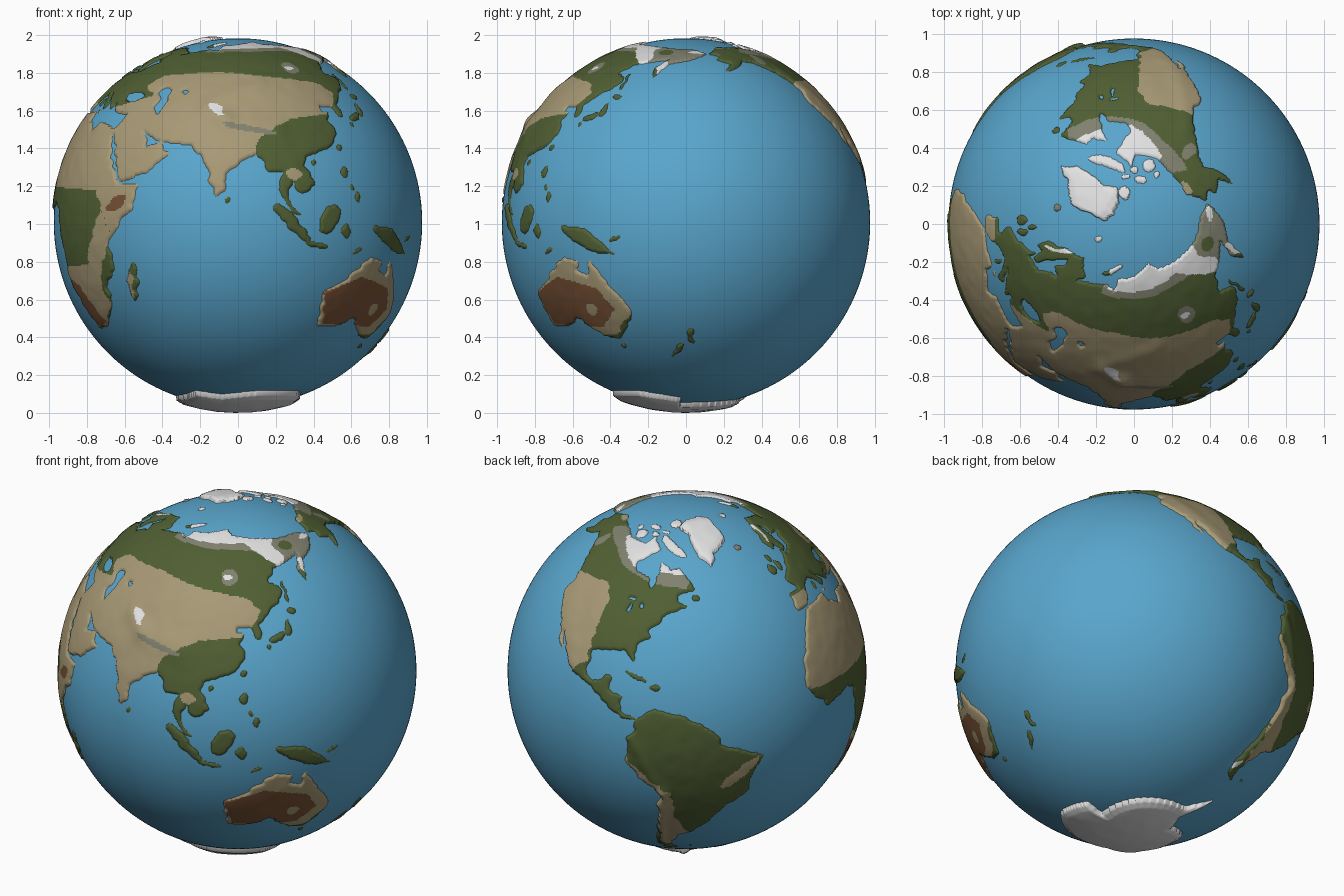
import bpy
import math
from mathutils import Vector, noise

old_cube = bpy.data.objects.get("Cube")
if old_cube:
    bpy.data.objects.remove(old_cube, do_unlink=True)

STEP = 0.5                       # size of one land cell in degrees
COLUMNS, ROWS = 720, 360
SEA_RADIUS, CENTRE_HEIGHT = 0.975, 1.008
FRONT_LONGITUDE = 84
SHORE = 0.4                      # land coverage at which the ground meets the sea


def make_material(name, red, green, blue):
    material = bpy.data.materials.new(name)
    material.use_nodes = True
    shader = material.node_tree.nodes["Principled BSDF"]
    shader.inputs["Base Color"].default_value = (red, green, blue, 1)
    shader.inputs["Roughness"].default_value = 0.8
    material.diffuse_color = (red, green, blue, 1)
    return material


sea_material = make_material("sea_blue", 0.1, 0.38, 0.61)
land_materials = [
    make_material("forest_green", 0.08, 0.115, 0.033),
    make_material("dry_tan", 0.39, 0.32, 0.18),
    make_material("desert_brown", 0.19, 0.085, 0.037),
    make_material("tundra_grey", 0.22, 0.22, 0.16),
    make_material("snow_white", 0.76, 0.76, 0.76),
]
GREEN, TAN, BROWN, GREY, WHITE = range(len(land_materials))


def oval(longitude, latitude, half_width, half_height, tilt=0):
    """Outline of a small round patch, lake or island."""
    turn = math.radians(tilt)
    outline = []
    for step in range(20):
        angle = math.tau * step / 20
        across, along = half_width * math.cos(angle), half_height * math.sin(angle)
        outline.append((longitude + across * math.cos(turn) - along * math.sin(turn),
                        latitude + across * math.sin(turn) + along * math.cos(turn)))
    return outline


def cells_inside(outline):
    """Scan a coarse outline of (longitude, latitude) points into grid cells, with a wandering edge."""
    for row in range(ROWS):
        latitude = (row + 0.5) * STEP - 90
        crossings = []
        for (x1, y1), (x2, y2) in zip(outline, outline[1:] + outline[:1]):
            if (y1 > latitude) != (y2 > latitude):
                edge = x1 + (latitude - y1) * (x2 - x1) / (y2 - y1)
                crossings.append(edge + 1.5 * noise.noise(Vector((edge, latitude, 0)) * 0.35))
        crossings.sort()
        for start, end in zip(crossings[::2], crossings[1::2]):
            for column in range(math.ceil(start / STEP - 0.5), math.ceil(end / STEP - 0.5)):
                yield column % COLUMNS, row


climate = {}


def paint(colour, *outlines):
    for outline in outlines:
        for cell in cells_inside(outline):
            climate[cell] = colour


# Mountain ranges: start, end, width in degrees, height
RANGES = [
    ((72, 37), (80, 33), 3, 0.012), ((80, 32), (98, 30), 4, 0.01), ((70, 40), (95, 48), 3, 0.005),
    ((-79, 2), (-69, -18), 2, 0.01), ((-69, -18), (-72, -48), 2, 0.01), ((-125, 55), (-104, 22), 4, 0.006),
]


def mountain_height(longitude, latitude):
    total = 0
    for (x1, y1), (x2, y2), width, height in RANGES:
        dx, dy = x2 - x1, y2 - y1
        share = ((longitude - x1) * dx + (latitude - y1) * dy) / (dx * dx + dy * dy)
        share = min(max(share, 0), 1)
        gap = math.hypot(longitude - x1 - share * dx, latitude - y1 - share * dy) / width
        if gap < 3:
            total += height * math.exp(-gap * gap)
    return total


def coverage(cells, column, row, offsets):
    """Share of the cells around a grid corner that are land."""
    hits = sum(((column + i) % COLUMNS, max(row + j, 0)) in cells for i in offsets for j in offsets)
    return hits / len(offsets) ** 2


def ground_point(cells, column, row, near, rise):
    longitude = (column * STEP + 180) % 360 - 180
    latitude = row * STEP - 90
    turn, tip = math.radians(longitude - FRONT_LONGITUDE), math.radians(latitude)
    way = Vector((math.cos(tip) * math.sin(turn), -math.cos(tip) * math.cos(turn), math.sin(tip)))
    height = 0.012 * (near - SHORE)
    if near > SHORE:
        wide = coverage(cells, column, row, (-5, -3, -1, 0, 2, 4))
        bumps = rise * wide + mountain_height(longitude, latitude) + 0.002 * wide * noise.noise(way * 14)
        height += bumps * (near - SHORE) / (1 - SHORE)
    return way * (SEA_RADIUS + height)


def land(name, outlines, lakes=(), rise=0.004, colour=GREEN):
    """Raise a landmass out of the sea; its shore is where it dips below the sea ball."""
    cells = {cell for outline in outlines for cell in cells_inside(outline)}
    cells -= {cell for lake in lakes for cell in cells_inside(lake)}
    border = {((c + i) % COLUMNS, r + j) for c, r in cells for i in (-1, 0, 1) for j in (-1, 0, 1)}
    points, index, near, faces, colours = [], {}, {}, [], []
    for column, row in sorted(border):
        if row < 0:
            continue
        right = (column + 1) % COLUMNS
        corners = [(column, row), (right, row), (right, row + 1), (column, row + 1)]
        corners = [corner if corner[1] else (0, 0) for corner in corners]   # one shared pole point
        for corner in corners:
            if corner not in near:
                near[corner] = coverage(cells, *corner, (-1, 0))
        if max(near[corner] for corner in corners) <= SHORE:
            continue
        for corner in corners:
            if corner not in index:
                index[corner] = len(points)
                points.append(ground_point(cells, *corner, near[corner], rise))
        faces.append(list(dict.fromkeys(index[corner] for corner in corners)))
        colours.append(climate.get((column, row), colour))
    mesh = bpy.data.meshes.new(name)
    mesh.from_pydata(points, [], faces)
    for material in land_materials:
        mesh.materials.append(material)
    mesh.polygons.foreach_set("material_index", colours)
    mesh.shade_smooth()
    mesh.update()
    globe_part = bpy.data.objects.new(name, mesh)
    globe_part.location.z = CENTRE_HEIGHT
    bpy.context.collection.objects.link(globe_part)


# Dry regions
paint(TAN, [(-20, 12), (-20, 42), (0, 42), (3, 38), (26, 38), (46, 43), (38, 47), (44, 52), (75, 54), (122, 49),
            (129, 44), (123, 36), (104, 34), (91, 27), (88, 18), (79, 6), (60, 8), (41, -4), (33, 10)])
paint(TAN, [(36, 4), (41, -4), (33, -18), (34, -26), (25, -36), (10, -36), (10, -14), (28, -13)])
paint(TAN, [(112, -10), (155, -10), (155, -28), (146, -37), (112, -36)])
paint(TAN, [(-118, 22), (-127, 38), (-124, 49), (-103, 50), (-98, 45), (-98, 24), (-103, 19)])
paint(TAN, [(-82, -4), (-67, -18), (-64, -30), (-60, -40), (-66, -52), (-72, -44), (-71, -36), (-74, -20)])
paint(TAN, oval(-43, -11, 8, 2, 40), oval(45, -21, 2, 6, -10), oval(102, 15, 2, 2), oval(-152, 70, 8, 1))
paint(BROWN, [(12, -17), (20, -20), (27, -32), (22, -35), (14, -30)], oval(43, 6, 4, 2, 30))
paint(BROWN, [(114, -22), (128, -17), (144, -21), (148, -28), (142, -34), (117, -33)])
paint(TAN, oval(139, -28, 2, 2))

# Cold regions
paint(GREY, [(58, 66), (120, 67), (135, 66), (150, 57), (165, 55), (192, 61), (192, 70), (130, 80), (58, 80)])
paint(GREY, [(-141, 66), (-115, 62), (-100, 57), (-78, 53), (-60, 52), (-58, 60), (-130, 72)])
paint(GREY, oval(114, 56, 5, 3), oval(-133, 61, 4, 3), oval(-18, 65, 5, 3), oval(88, 30, 10, 1, -10))
paint(WHITE, [(62, 68), (125, 70), (147, 58), (152, 62), (148, 68), (160, 73), (120, 80), (50, 80)])
paint(WHITE, [(-118, 67), (-95, 58), (-60, 57), (-60, 70), (-118, 75)])
paint(WHITE, oval(15, 66, 9, 1, 38), oval(113, 56, 3, 1), oval(76, 37, 4, 1.5, -38), oval(161, 56, 3, 4),
      oval(182, 66, 6, 1), oval(17, 78, 8, 3), oval(-73, -50, 1, 2))
paint(GREEN, oval(159, 66, 6, 2))

# Old world
africa = [(-6, 36), (10, 37), (11, 34), (19, 30), (22, 33), (32, 31), (33, 29), (37, 20), (43, 12), (51, 12), (48, 4),
          (39, -6), (40, -15), (35, -20), (35, -24), (31, -30), (26, -34), (19, -35), (12, -17), (13, -10),
          (9, 0), (9, 4), (4, 6), (-8, 4), (-17, 13), (-16, 21), (-10, 30)]
europe = [(36, 36), (27, 37), (26, 40), (23, 40), (22, 37), (19, 41), (13, 45), (18, 40), (16, 38), (10, 44), (4, 43),
          (-2, 37), (-9, 37), (-9, 43), (-1, 43), (-5, 48), (2, 51), (8, 54), (10, 57), (11, 54), (20, 55),
          (24, 59), (30, 60), (22, 61), (25, 65), (22, 66), (17, 61), (16, 56), (13, 55), (11, 59), (6, 58), (5, 62),
          (14, 67), (28, 71), (41, 67), (38, 64), (44, 66), (60, 69), (60, 37)]
north_asia = [(60, 37), (60, 69), (68, 68), (68, 72), (80, 73), (104, 77), (113, 74), (140, 72), (160, 70), (180, 69),
              (190, 66), (178, 62), (163, 59), (157, 51), (156, 57), (163, 62), (142, 59), (135, 54), (141, 52),
              (140, 48), (128, 40), (129, 35), (126, 35), (125, 39), (118, 39), (119, 37)]
south_asia = [(36, 37), (122, 37), (120, 34), (122, 30), (119, 25), (108, 21), (106, 18), (109, 12), (105, 9),
              (101, 13), (100, 8), (104, 2), (101, 3), (98, 8), (98, 16), (94, 16), (91, 22), (87, 21), (80, 15),
              (80, 10), (77, 8), (73, 20), (67, 25), (57, 26), (51, 28), (48, 30), (51, 24), (56, 26), (60, 22),
              (55, 17), (45, 13), (43, 13), (39, 21), (35, 28), (33, 29), (32, 31), (34, 31)]
inland_seas = [oval(34, 43, 6, 2), oval(50, 45, 3, 2), oval(51, 40, 2, 4), oval(60, 45, 1, 1)]
land("africa_and_eurasia", [africa, europe, north_asia, south_asia], inland_seas)
land("western_islands", [oval(-2, 53, 2, 2), oval(-4, 57, 1, 2), oval(-8, 53, 2, 2), oval(-18, 65, 3, 1),
                         oval(81, 7, 1, 1), oval(47, -19, 2, 7, -14), oval(60, 74, 9, 1, 17), oval(17, 78, 5, 1),
                         oval(14, 37, 1, 0.6), oval(9, 41, 0.6, 2)])
land("eastern_islands", [oval(135, 35, 4, 1, 20), oval(140, 38, 1, 3, -10), oval(131, 32, 1, 1), oval(143, 43, 2, 1),
                         oval(143, 50, 1, 4), oval(121, 24, 1, 1), oval(110, 19, 1, 1), oval(121, 16, 1, 2),
                         oval(125, 8, 1, 2), oval(123, 11, 1, 1), oval(114, 1, 3, 5, -35), oval(101, 0, 8, 2, -46),
                         oval(110, -7, 4, 0.7, -8), oval(120, -2, 1, 3), oval(125, -9, 2, 0.6, 25)])

# Australia and its neighbours
australia = [(114, -22), (115, -34), (124, -34), (131, -31), (136, -35), (140, -38), (147, -39), (153, -32), (153, -25),
             (146, -19), (142, -11), (140, -17), (136, -15), (137, -12), (131, -11), (122, -18)]
new_guinea = [(131, -1), (141, -2), (151, -10), (143, -9), (138, -7), (133, -4)]
land("australia_and_islands", [australia, new_guinea, oval(147, -42, 1, 1), oval(151, -5, 2, 0.6, 20),
                               oval(176, -38, 1, 3, 15), oval(170, -44, 1, 4, -45)])

# Americas
canada = [(-124, 48), (-130, 54), (-140, 60), (-147, 61), (-158, 56), (-164, 55), (-158, 59), (-165, 62), (-161, 64),
          (-168, 66), (-157, 71), (-128, 70), (-115, 68), (-96, 68), (-94, 72), (-82, 67), (-94, 60), (-92, 57),
          (-82, 55), (-79, 51), (-77, 57), (-78, 62), (-70, 59), (-65, 60), (-56, 52), (-66, 50), (-65, 48)]
lower_north_america = [(-124, 48), (-65, 48), (-61, 46), (-70, 43), (-76, 37), (-76, 35), (-81, 31), (-80, 26), (-84, 30),
                       (-97, 28), (-98, 20), (-95, 18), (-91, 19), (-90, 21), (-87, 21), (-88, 16), (-83, 15),
                       (-83, 10), (-77, 8), (-83, 8), (-94, 16), (-105, 20), (-113, 31), (-110, 23), (-117, 33),
                       (-124, 40)]
south_america = [(-77, 8), (-72, 12), (-62, 10), (-51, 4), (-50, 0), (-35, -6), (-39, -13), (-40, -20), (-48, -26),
                 (-54, -34), (-58, -38), (-65, -42), (-69, -51), (-65, -55), (-72, -54), (-75, -48), (-71, -30),
                 (-70, -18), (-76, -14), (-81, -6), (-80, 1)]
great_lakes = [oval(-87, 47, 2, 0.7), oval(-87, 44, 0.7, 2), oval(-82, 45, 1, 1)]
land("americas", [canada, lower_north_america, south_america, oval(-56, 49, 2, 1), oval(-79, 22, 4, 0.6, -18),
                  oval(-71, 19, 2, 0.8), oval(-59, -52, 1, 0.6)], great_lakes)

# Polar lands
greenland = [(-73, 78), (-58, 75), (-53, 66), (-44, 60), (-39, 65), (-22, 70), (-20, 76), (-12, 81), (-30, 83), (-60, 82)]
antarctica = [(-184, -91), (-184, -78), (-158, -77), (-102, -74), (-70, -72), (-58, -63), (-62, -75), (-35, -78),
              (-12, -71), (33, -69), (50, -66), (70, -69), (100, -66), (135, -66), (170, -72), (165, -78),
              (184, -78), (184, -91)]
land("arctic_islands", [oval(-74, 69, 14, 2, -18), oval(-79, 80, 10, 2), oval(-110, 71, 6, 2), oval(-121, 73, 3, 1),
                        oval(-86, 75, 5, 0.6), oval(-105, 76, 8, 1), oval(-97, 73, 4, 1)], colour=WHITE)
land("greenland", [greenland], rise=0.016, colour=WHITE)
land("antarctica", [antarctica], rise=0.025, colour=WHITE)

# Sea
bpy.ops.mesh.primitive_uv_sphere_add(segments=192, ring_count=96, radius=SEA_RADIUS, location=(0, 0, CENTRE_HEIGHT))
sea = bpy.context.object
sea.name = "sea"
sea.data.materials.append(sea_material)
sea.data.shade_smooth()
